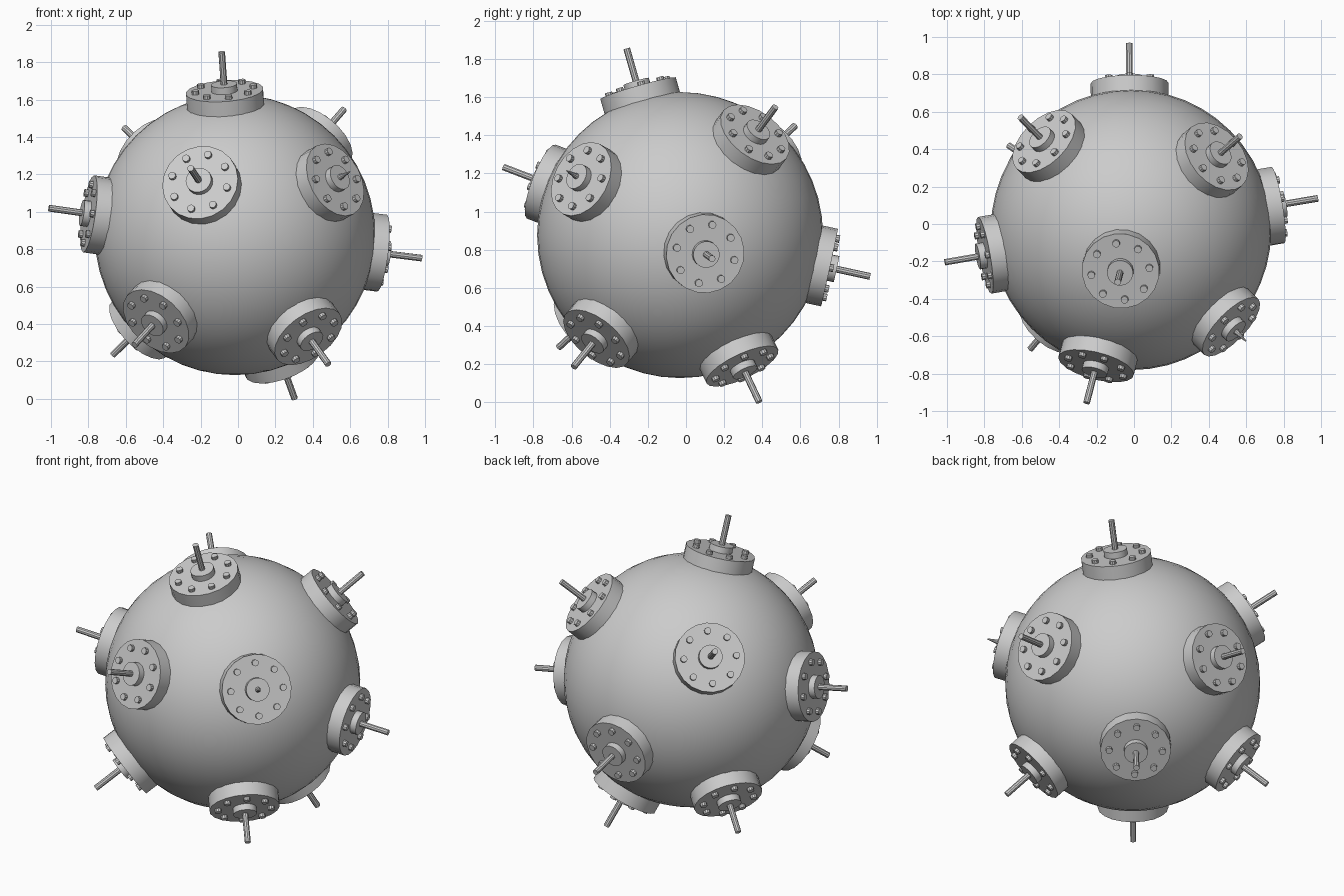
import bpy, bmesh
from math import pi, cos, sin, radians
from mathutils import Vector, Matrix

if "Cube" in bpy.data.objects:
    bpy.data.objects.remove(bpy.data.objects["Cube"])

CENTRE = Vector((-0.016, -0.031, 0.877))
R = 0.75


def finish(bm, name, matrix):
    mesh = bpy.data.meshes.new(name)
    bm.to_mesh(mesh)
    bm.free()
    ob = bpy.data.objects.new(name, mesh)
    bpy.context.collection.objects.link(ob)
    ob.matrix_world = matrix
    bpy.ops.object.select_all(action='DESELECT')
    bpy.context.view_layer.objects.active = ob
    ob.select_set(True)
    bpy.ops.object.shade_smooth_by_angle(angle=radians(35))
    return ob


def cyl(bm, r, z0, z1, sides, x=0, y=0, r2=None):
    bmesh.ops.create_cone(
        bm, cap_ends=True, segments=sides, radius1=r,
        radius2=r if r2 is None else r2, depth=z1 - z0,
        matrix=Matrix.Translation((x, y, (z0 + z1) / 2)))


# Spherical body
bm = bmesh.new()
bmesh.ops.create_uvsphere(bm, u_segments=48, v_segments=24, radius=R)
finish(bm, "sphere_body", Matrix.Translation(CENTRE))

# Outward direction and clockwise bolt twist of each port
PORTS = [
    ((-0.07, -0.275, 0.96), -22),
    ((-0.24, -0.935, 0.36), 12),
    ((0.668, -0.647, 0.367), 0),
    ((-0.975, -0.17, 0.14), 0),
    ((1.01, 0.17, -0.126), 12),
    ((0.315, 0.41, -0.865), 0),
    ((-0.545, -0.645, -0.597), 0),
    ((0.505, -0.565, -0.70), 0),
    ((-0.645, 0.445, -0.634), 0),
    ((-0.60, 0.61, 0.58), 0),
    ((0.59, 0.506, 0.68), 0),
    ((-0.01, 1.01, -0.22), 0),
]
BROKEN = 2  # this port has only a short spike

for i, (d, twist) in enumerate(PORTS):
    rot = Vector(d).to_track_quat('Z', 'Y').to_matrix().to_4x4()
    m = Matrix.Translation(CENTRE) @ rot @ Matrix.Rotation(-radians(twist), 4, 'Z')

    # Flange plate
    bm = bmesh.new()
    cyl(bm, 0.208, 0.70, 0.802, 20)
    finish(bm, f"flange_{i + 1}", m)

    # Raised hub
    bm = bmesh.new()
    cyl(bm, 0.07, 0.79, 0.84, 20)
    finish(bm, f"hub_{i + 1}", m)

    # Ring of eight bolts
    bm = bmesh.new()
    for k in range(8):
        a = k * pi / 4
        cyl(bm, 0.02, 0.79, 0.822, 10, 0.157 * cos(a), 0.157 * sin(a))
    finish(bm, f"bolts_{i + 1}", m)

    # Contact rod
    bm = bmesh.new()
    if i == BROKEN:
        cyl(bm, 0.018, 0.83, 0.92, 10, r2=0.003)
    else:
        cyl(bm, 0.018, 0.83, 1.02, 10)
    finish(bm, f"rod_{i + 1}", m)
